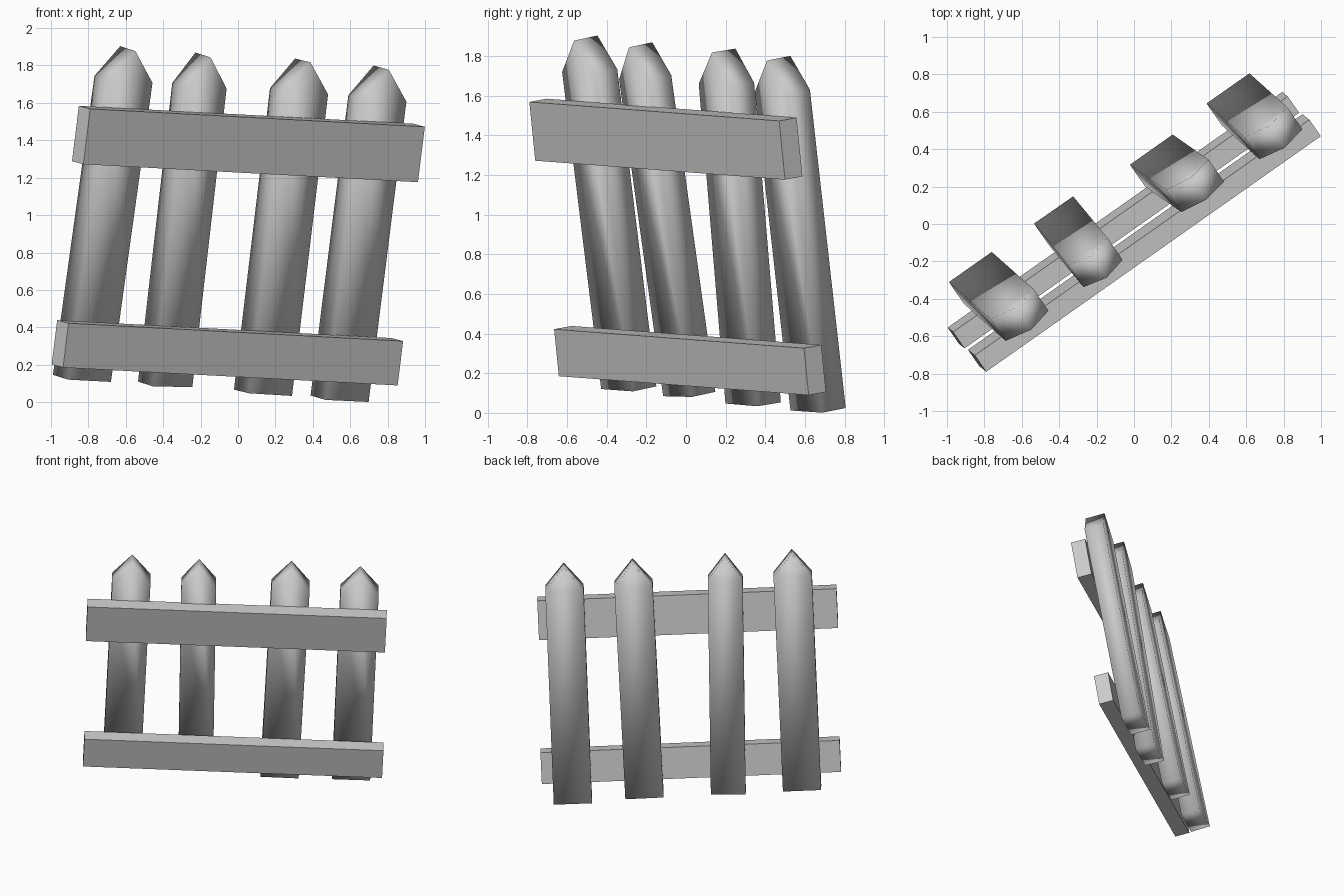
import bpy, bmesh
from mathutils import Vector

if "Cube" in bpy.data.objects:
    bpy.data.objects.remove(bpy.data.objects["Cube"])

# Shared fence direction: along the rails, left to right
ALONG = Vector((1.783, 1.263, -0.135)).normalized()
UP = Vector((0.1225, -0.099, 0.9875))


def frame(up):
    """Width, depth (towards the back) and height axes for a leaning part."""
    w = up.normalized()
    u = (ALONG - w * ALONG.dot(w)).normalized()
    return u, w.cross(u), w


def prism(name, profile, axes, origin, depth, smooth):
    """Extrude a (width, height) profile along the depth axis."""
    u, v, w = axes
    bm = bmesh.new()
    base = bm.faces.new([bm.verts.new(origin + u * a + w * b) for a, b in profile])
    ext = bmesh.ops.extrude_face_region(bm, geom=[base])
    moved = [e for e in ext["geom"] if isinstance(e, bmesh.types.BMVert)]
    bmesh.ops.translate(bm, verts=moved, vec=v * depth)
    bmesh.ops.recalc_face_normals(bm, faces=bm.faces)
    for f in bm.faces:
        f.smooth = smooth
    mesh = bpy.data.meshes.new(name)
    bm.to_mesh(mesh)
    bm.free()
    obj = bpy.data.objects.new(name, mesh)
    bpy.context.collection.objects.link(obj)
    return obj


# Rails: front top left corner, height
rails = {
    "upper_rail": ((-0.79, -0.79, 1.568), 0.30),
    "lower_rail": ((-0.906, -0.665, 0.422), 0.24),
}
for name, (corner, h) in rails.items():
    prism(name, [(0, 0), (2.19, 0), (2.19, -h), (0, -h)],
          frame(UP), Vector(corner), 0.108, False)

# Pointed pickets: back centre of the base, back of the tip, width
pickets = [
    ((-0.875, -0.23, 0.14), (-0.63, -0.447, 1.903), 0.28),
    ((-0.43, 0.075, 0.108), (-0.228, -0.17, 1.869), 0.255),
    ((0.0925, 0.3975, 0.06), (0.305, 0.249, 1.837), 0.28),
    ((0.5025, 0.725, 0.03), (0.725, 0.526, 1.80), 0.28),
]
for i, (base, tip, width) in enumerate(pickets, 1):
    axis = Vector(tip) - Vector(base)
    h, s = axis.length, width / 2
    shoulder = h - 0.167
    prism(f"picket_{i}", [(-s, 0), (s, 0), (s, shoulder), (0, h), (-s, shoulder)],
          frame(axis), Vector(base), -0.145, True)
